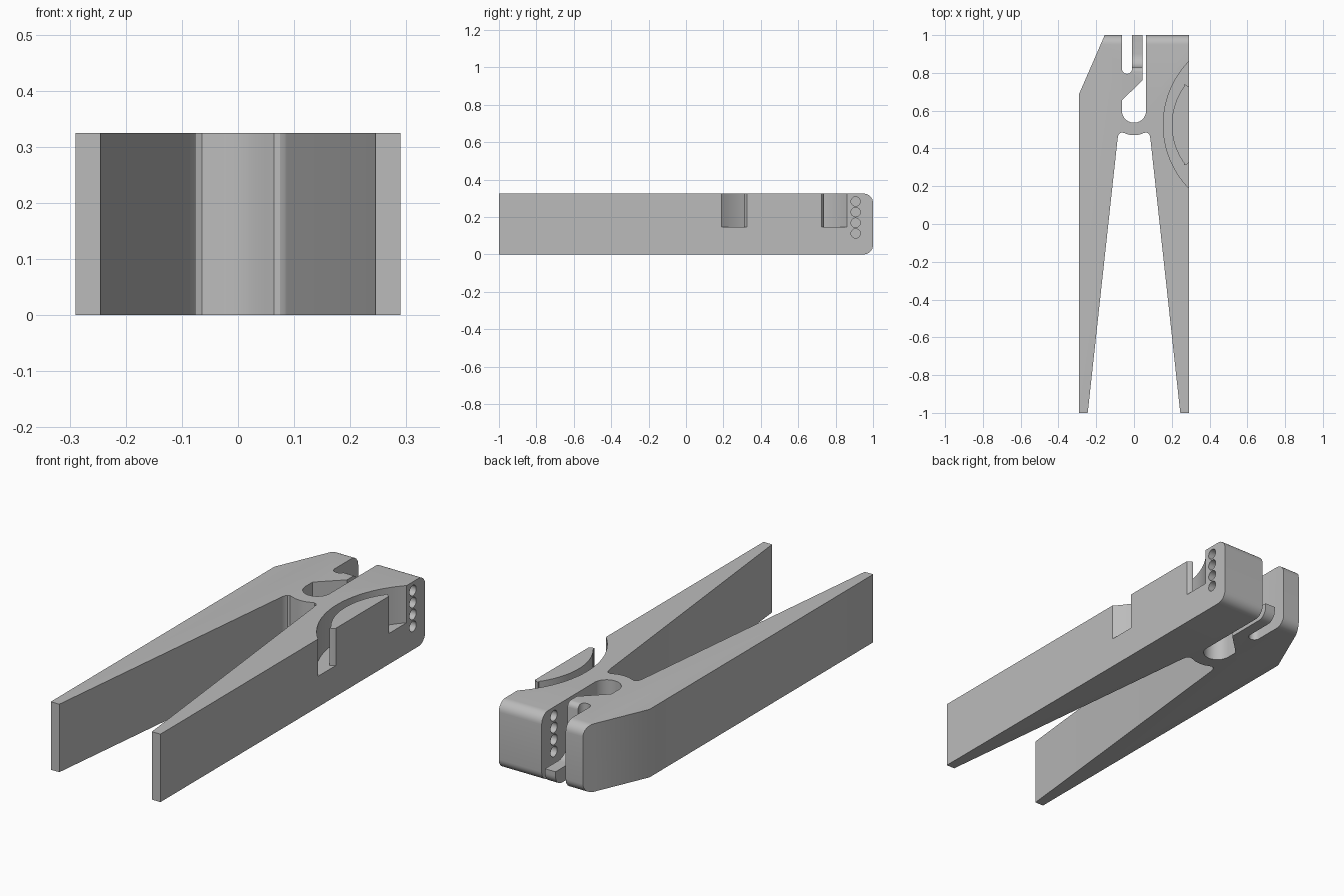
import bpy, bmesh
from math import cos, sin, radians, pi
from mathutils import Vector

old = bpy.data.objects.get("Cube")
if old:
    bpy.data.objects.remove(old, do_unlink=True)

HEIGHT = 0.325


def arc(cx, cy, r, start, end, steps=12):
    """Points along a circular arc, angles in degrees."""
    angles = [radians(start + (end - start) * i / steps) for i in range(steps + 1)]
    return [(cx + r * cos(a), cy + r * sin(a)) for a in angles]


def prism(name, points, axis, low, high):
    """Extrude a closed outline along x (points are y, z) or z (points are x, y)."""
    def place(p, t):
        return Vector((t, *p)) if axis == "x" else Vector((*p, t))
    bm = bmesh.new()
    face = bm.faces.new([bm.verts.new(place(p, low)) for p in points])
    moved = bmesh.ops.extrude_face_region(bm, geom=[face])["geom"]
    shift = place((0, 0), high - low)
    bmesh.ops.translate(bm, vec=shift, verts=[v for v in moved if isinstance(v, bmesh.types.BMVert)])
    bmesh.ops.recalc_face_normals(bm, faces=bm.faces)
    mesh = bpy.data.meshes.new(name)
    bm.to_mesh(mesh)
    bm.free()
    obj = bpy.data.objects.new(name, mesh)
    bpy.context.collection.objects.link(obj)
    return obj


def combine(target, tool, operation):
    """Apply a boolean and discard the tool."""
    mod = target.modifiers.new("cut", "BOOLEAN")
    mod.operation, mod.solver, mod.object = operation, "EXACT", tool
    bpy.context.view_layer.objects.active = target
    bpy.ops.object.modifier_apply(modifier=mod.name)
    bpy.data.objects.remove(tool, do_unlink=True)


# Plan outline: two tapered legs, bridge, spring slot, tongue and jaws
bridge_left = [(-0.245, -1), (-0.087, 0.45), (-0.083, 0.47), (-0.075, 0.481),
               (-0.064, 0.485), (-0.05, 0.481), (-0.028, 0.473)]
bridge_right = [(-x, y) for x, y in reversed(bridge_left)]
outline = [(-0.29, -1)] + bridge_left + [(0, 0.47)] + bridge_right + [(0.29, -1)]
outline += [(0.29, 1.1), (0.063, 1.1)]
outline += arc(0, 0.6, 0.064, 0, -180, 20)
outline += [(-0.064, 0.655), (0.045, 0.76), (0.045, 1.1), (-0.01, 1.1)]
outline += arc(-0.037, 0.822, 0.027, 0, -180)
outline += [(-0.064, 1.1), (-0.155, 1.1), (-0.155, 1), (-0.29, 0.69)]
body = prism("clip_body", outline, "z", -0.1, 0.5)

# Side profile rounds the jaw ends above and below
r = 0.05
side = [(-1.1, 0)] + arc(1 - r, r, r, -90, 0, 8) + arc(1 - r, HEIGHT - r, r, 0, 90, 8)
side += [(-1.1, HEIGHT)]
combine(body, prism("side_profile", side, "x", -0.5, 0.5), "INTERSECT")

# Lowered tongue with a curved root
tongue = [(1.1, 0.07)] + arc(0.9, 0.14, 0.07, -90, -180, 8)
tongue += arc(0.805, 0.3, 0.025, 0, 90, 5) + [(0.805, 0.5), (1.1, 0.5)]
combine(body, prism("tongue_cutter", tongue, "x", -0.02, 0.054), "DIFFERENCE")

# Curved groove around an island in the side of the jaw
groove = arc(0.638, 0.525, 0.483, 136, 224, 28)
groove += [(0.35, 0.19), (0.35, 0.325), (0.29, 0.325), (0.277, 0.314), (0.265, 0.311)]
groove += arc(0.55, 0.525, 0.35, 216, 144, 20)
groove += [(0.265, 0.739), (0.277, 0.736), (0.29, 0.725), (0.35, 0.725), (0.35, 0.86)]
combine(body, prism("groove_cutter", groove, "z", 0.147, 0.5), "DIFFERENCE")

# Row of wire holes through the jaw
for i in range(4):
    circle = arc(0.907, 0.112 + i * 0.057, 0.025, 0, 345, 23)
    combine(body, prism("hole_cutter", circle, "x", 0.055, 0.4), "DIFFERENCE")

# Plain grey plastic
grey = bpy.data.materials.new("grey_plastic")
grey.use_nodes = True
colour = (0.5, 0.5, 0.5, 1)
grey.diffuse_color = colour
grey.node_tree.nodes["Principled BSDF"].inputs["Base Color"].default_value = colour
body.data.materials.clear()
body.data.materials.append(grey)

bpy.ops.object.select_all(action="DESELECT")
body.select_set(True)
bpy.context.view_layer.objects.active = body
bpy.ops.object.shade_smooth_by_angle(angle=pi / 6)
